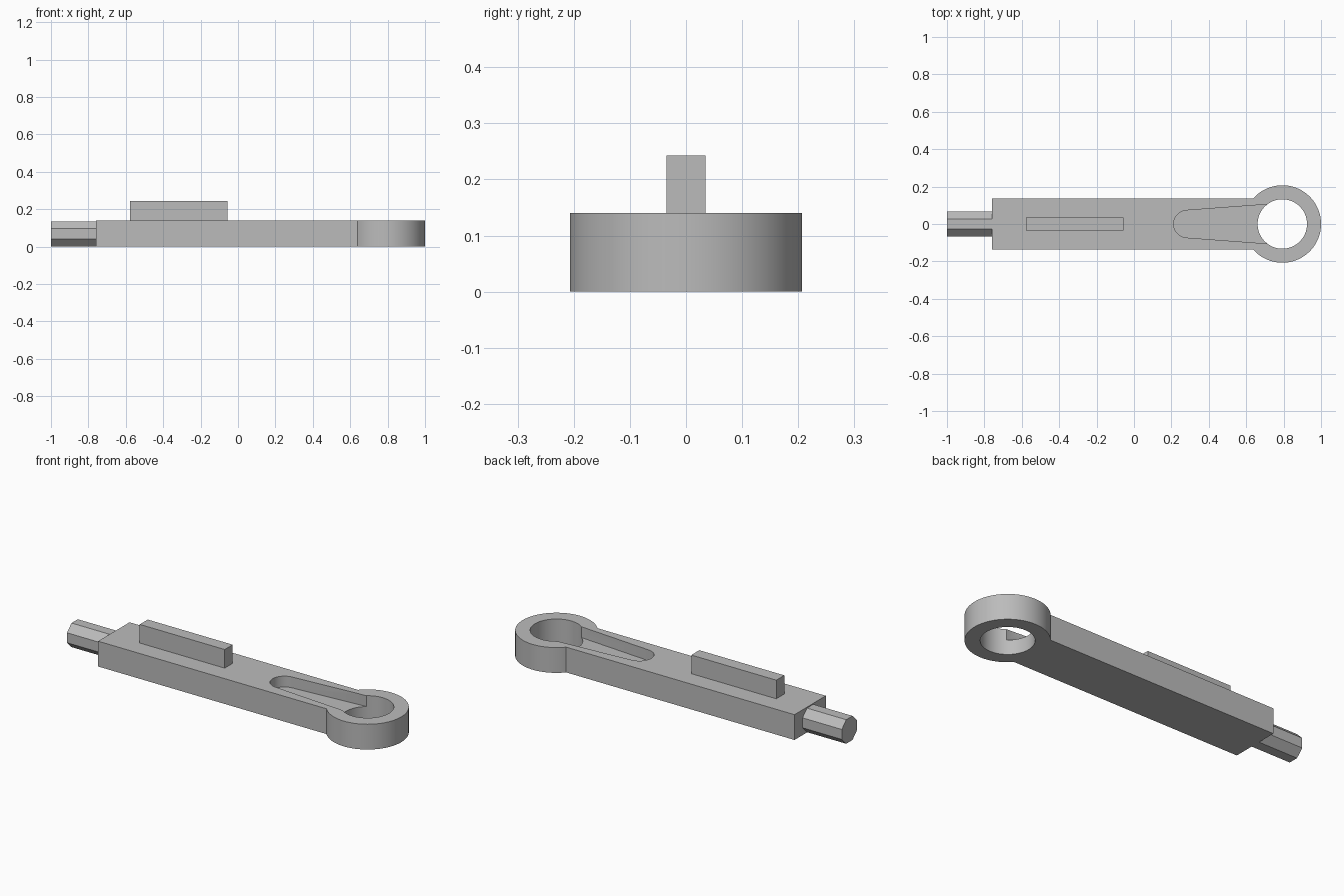
import bpy
import bmesh
from math import sin, cos, pi, asin, sqrt

old = bpy.data.objects.get("Cube")
if old:
    bpy.data.objects.remove(old, do_unlink=True)

grey = bpy.data.materials.new("plain grey")
grey.use_nodes = True
colour = (0.5, 0.5, 0.5, 1)
grey.diffuse_color = colour
grey.node_tree.nodes["Principled BSDF"].inputs["Base Color"].default_value = colour


def arc(cx, radius, start, end, steps):
    """Points on an arc centred on the long axis."""
    angles = [start + (end - start) * i / steps for i in range(steps + 1)]
    return [(cx + radius * cos(a), radius * sin(a)) for a in angles]


def prism(name, outline, low, high, axis="z"):
    """Extrude a closed outline between two heights along z or x."""
    bm = bmesh.new()
    place = (lambda p, h: (p[0], p[1], h)) if axis == "z" else (lambda p, h: (h, p[0], p[1]))
    face = bm.faces.new([bm.verts.new(place(p, low)) for p in outline])
    extruded = bmesh.ops.extrude_face_region(bm, geom=[face])["geom"]
    for v in extruded:
        if isinstance(v, bmesh.types.BMVert):
            v.co["xyz".index(axis)] = high
    bmesh.ops.recalc_face_normals(bm, faces=bm.faces)
    mesh = bpy.data.meshes.new(name)
    bm.to_mesh(mesh)
    bm.free()
    mesh.materials.append(grey)
    obj = bpy.data.objects.new(name, mesh)
    bpy.context.collection.objects.link(obj)
    return obj


def select(obj):
    bpy.ops.object.select_all(action="DESELECT")
    obj.select_set(True)
    bpy.context.view_layer.objects.active = obj


def cut(obj, cutter):
    cutter.hide_render = True
    mod = obj.modifiers.new("cut", "BOOLEAN")
    mod.operation, mod.solver, mod.object = "DIFFERENCE", "EXACT", cutter
    select(obj)
    bpy.ops.object.modifier_apply(modifier=mod.name)
    bpy.data.objects.remove(cutter, do_unlink=True)


# Flat arm ending in a round eye
eye_x, eye_r, hole_r = 0.793, 0.207, 0.132
arm_left, arm_half, arm_top = -0.76, 0.137, 0.14
meet = pi - asin(arm_half / eye_r)
outline = [(arm_left, arm_half), (arm_left, -arm_half)] + arc(eye_x, eye_r, -meet, meet, 96)
arm = prism("arm_with_eye", outline, 0, arm_top)

# Tapered recess running into the eye, then the through hole
tip_x, tip_r, slot_half = 0.285, 0.073, 0.105
mouth_x = eye_x - sqrt(hole_r ** 2 - slot_half ** 2)
slope = asin((slot_half - tip_r) / (mouth_x - tip_x))
slot = arc(tip_x, tip_r, pi / 2 + slope, 3 * pi / 2 - slope, 32)
slot += [(mouth_x, -slot_half), (eye_x, -0.08), (eye_x, 0.08), (mouth_x, slot_half)]
cut(arm, prism("slot_cutter", slot, 0.08, 0.2))
cut(arm, prism("hole_cutter", arc(eye_x, hole_r, 0, 2 * pi, 96)[:-1], -0.1, 0.3))
select(arm)
bpy.ops.object.shade_smooth_by_angle()

# Upright rib on the arm
rib_half = 0.035
rib = [(-0.577, -rib_half), (-0.057, -rib_half), (-0.057, rib_half), (-0.577, rib_half)]
prism("rib", rib, arm_top, 0.243)

# Eight-sided shank at the other end
shank_r = 0.0665 / cos(pi / 8)
shank = [(y, z + 0.068) for y, z in arc(0, shank_r, pi / 8, pi / 8 + 2 * pi, 8)[:-1]]
prism("shank", shank, -1, arm_left, axis="x")
